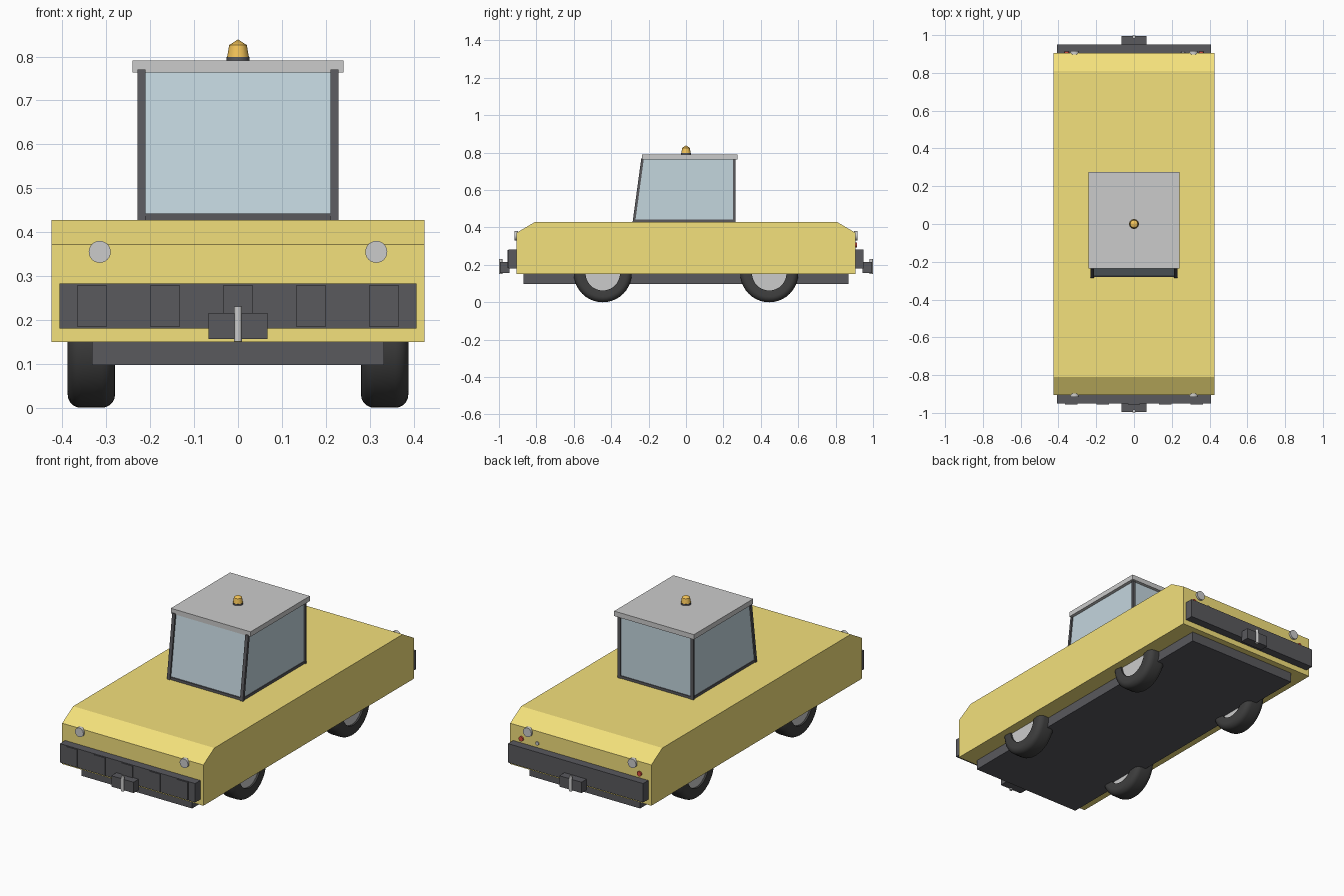
import bpy, bmesh, math
from mathutils import Matrix

if "Cube" in bpy.data.objects:
    bpy.data.objects.remove(bpy.data.objects["Cube"])


def material(name, rgb):
    m = bpy.data.materials.new(name)
    m.diffuse_color = (*rgb, 1)
    m.use_nodes = True
    m.node_tree.nodes["Principled BSDF"].inputs["Base Color"].default_value = m.diffuse_color
    return m


YELLOW = material("yellow_paint", (0.9, 0.75, 0.2))
DARK = material("dark_metal", (0.1, 0.1, 0.11))
RUBBER = material("rubber", (0.05, 0.05, 0.05))
GLASS = material("glass", (0.55, 0.67, 0.73))
AMBER = material("amber", (0.9, 0.55, 0.1))
RED = material("red_lens", (0.7, 0.08, 0.05))


def finish(name, bm, mat=None, mirror="", smooth=False):
    bmesh.ops.recalc_face_normals(bm, faces=bm.faces)
    me = bpy.data.meshes.new(name)
    bm.to_mesh(me)
    bm.free()
    ob = bpy.data.objects.new(name, me)
    bpy.context.collection.objects.link(ob)
    if mat:
        me.materials.append(mat)
    if smooth:
        bpy.ops.object.select_all(action='DESELECT')
        bpy.context.view_layer.objects.active = ob
        ob.select_set(True)
        bpy.ops.object.shade_smooth_by_angle(angle=math.radians(40))
    if mirror:
        mod = ob.modifiers.new("mirror", 'MIRROR')
        mod.use_axis = ['X' in mirror, 'Y' in mirror, False]
        mod.use_mirror_merge = False
    return ob


def extrude(name, profile, x0, x1, mat=None, **kw):
    """Extrude a (y, z) profile along x."""
    bm = bmesh.new()
    a = [bm.verts.new((x0, y, z)) for y, z in profile]
    b = [bm.verts.new((x1, y, z)) for y, z in profile]
    bm.faces.new(a)
    bm.faces.new(b)
    for i in range(len(a)):
        j = (i + 1) % len(a)
        bm.faces.new((a[i], a[j], b[j], b[i]))
    return finish(name, bm, mat, **kw)


def box(name, x, y, z, mat=None, **kw):
    return extrude(name, [(y[0], z[0]), (y[1], z[0]), (y[1], z[1]), (y[0], z[1])],
                   x[0], x[1], mat, **kw)


def lathe(name, profile, centre, axis='Z', mat=None, steps=32, closed=False, **kw):
    """Revolve a (radius, height) profile around the given axis."""
    bm = bmesh.new()
    vs = [bm.verts.new((r, 0, h)) for r, h in profile]
    es = [bm.edges.new(p) for p in zip(vs, vs[1:])]
    if closed:
        es.append(bm.edges.new((vs[-1], vs[0])))
    bmesh.ops.spin(bm, geom=vs + es, cent=(0, 0, 0), axis=(0, 0, 1),
                   angle=math.tau, steps=steps, use_duplicate=False)
    bmesh.ops.remove_doubles(bm, verts=bm.verts, dist=1e-5)
    rot = {'Z': Matrix(), 'X': Matrix.Rotation(math.pi / 2, 4, 'Y'),
           'Y': Matrix.Rotation(-math.pi / 2, 4, 'X')}[axis]
    bmesh.ops.transform(bm, matrix=Matrix.Translation(centre) @ rot, verts=bm.verts)
    return finish(name, bm, mat, smooth=True, **kw)


def disc(r, h):
    return [(0, 0), (r, 0), (r, h), (0, h)]


# Body with bevelled ends, and chassis below it
extrude("body", [(-0.905, 0.15), (0.905, 0.15), (0.905, 0.372), (0.81, 0.428),
                 (-0.81, 0.428), (-0.905, 0.372)], -0.425, 0.425, YELLOW)
box("chassis", (-0.333, 0.333), (-0.87, 0.87), (0.097, 0.16), DARK)

# Wheels: rounded tyre and hub
tyre = [(0.092, -0.05), (0.125, -0.054)]
for i in range(6):
    a = math.radians(90 - 18 * i)
    tyre.append((0.125 + 0.03 * math.cos(a), -0.024 - 0.03 * math.sin(a)))
tyre += [(r, -h) for r, h in reversed(tyre)]
lathe("tyre", tyre, (0.334, 0.445, 0.155), 'X', RUBBER, 40, True, mirror="XY")
lathe("hub", disc(0.093, 0.08), (0.294, 0.445, 0.155), 'X', mirror="XY")

# Bumpers with raised pads on the front
box("bumper", (-0.407, 0.407), (0.9, 0.95), (0.18, 0.283), DARK, mirror="Y")
for i in range(5):
    cx = -0.333 + i * 0.1665
    box("bumper_pad", (cx - 0.033, cx + 0.033), (-0.955, -0.945), (0.184, 0.28), DARK)

# Couplers with vertical pins
box("coupler", (-0.067, 0.067), (0.945, 0.994), (0.157, 0.216), DARK, mirror="Y")
lathe("coupler_pin", disc(0.009, 0.08), (0, 0.991, 0.151), steps=16, mirror="Y")

# Lights
lathe("headlight", disc(0.025, 0.018), (0.315, 0.898, 0.355), 'Y', steps=24, mirror="XY")
lathe("tail_light", disc(0.013, 0.015), (0.356, 0.898, 0.307), 'Y', RED, 16, mirror="X")
lathe("rear_socket", disc(0.01, 0.013), (0.26, 0.898, 0.307), 'Y', steps=16)

# Cab: sloping windscreen, sill, corner posts and roof
extrude("cab_glass", [(-0.277, 0.425), (0.258, 0.425), (0.258, 0.77), (-0.23, 0.77)],
        -0.222, 0.222, GLASS)
box("cab_sill", (-0.225, 0.225), (-0.281, 0.262), (0.425, 0.442), DARK)
extrude("front_post", [(-0.286, 0.425), (-0.272, 0.425), (-0.225, 0.77), (-0.239, 0.77)],
        0.211, 0.229, DARK, mirror="X")
box("rear_post", (0.211, 0.229), (0.252, 0.264), (0.425, 0.77), DARK, mirror="X")
box("roof", (-0.24, 0.24), (-0.235, 0.275), (0.764, 0.791))

# Beacon
lathe("beacon_base", disc(0.026, 0.01), (0, 0, 0.789), mat=DARK, steps=16)
lathe("beacon", [(0, 0), (0.025, 0), (0.02, 0.028), (0, 0.041)], (0, 0, 0.798),
      mat=AMBER, steps=12)
